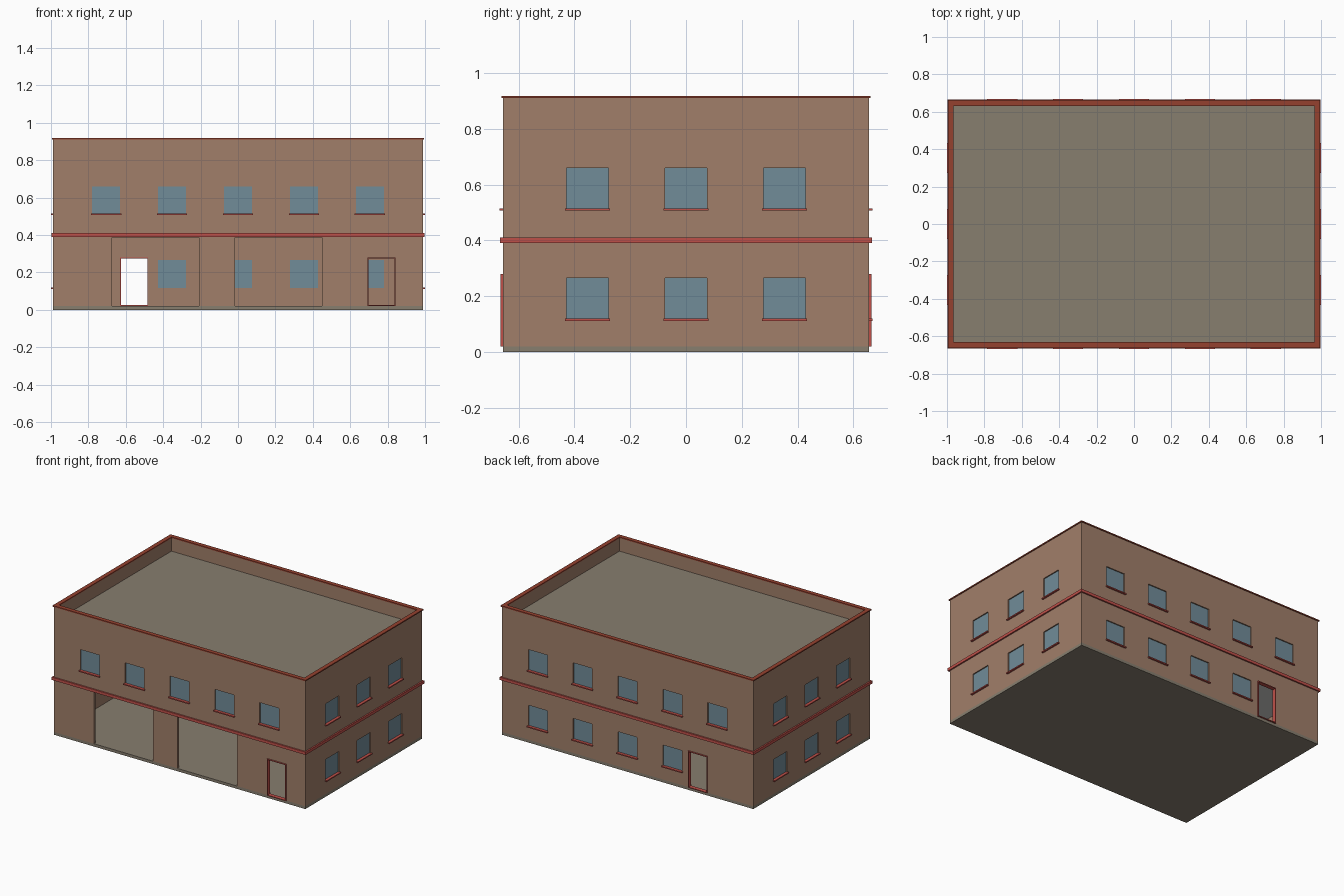
import bpy, bmesh
from math import radians
from mathutils import Matrix, Vector

cube = bpy.data.objects.get("Cube")
if cube:
    bpy.data.objects.remove(cube, do_unlink=True)


def material(name, hex_code):
    srgb = [int(hex_code[i:i + 2], 16) / 255 for i in (0, 2, 4)]
    lin = [c / 12.92 if c <= 0.04045 else ((c + 0.055) / 1.055) ** 2.4 for c in srgb]
    mat = bpy.data.materials.new(name)
    mat.use_nodes = True
    mat.diffuse_color = (*lin, 1)
    mat.node_tree.nodes["Principled BSDF"].inputs["Base Color"].default_value = (*lin, 1)
    return mat


BRICK = material("brown_brick", "a17f6a")
CONCRETE = material("grey_concrete", "877e6f")
GLASS = material("blue_glass", "718c99")
TRIM = material("red_trim", "bf5049")
COPING = material("rust_coping", "95412f")
PLASTER = material("pale_plaster", "cfcfcc")

# Main dimensions: half width, half depth, wall thickness, floor and wall top
HX, HY, T = 0.988, 0.656, 0.02
FLOOR, TOP = 0.02, 0.91
WIN = 0.15
SILL_LOW, SILL_HIGH = 0.115, 0.51


def finish(name, bm, mat, turn=0):
    bmesh.ops.transform(bm, matrix=Matrix.Rotation(radians(turn), 4, "Z"), verts=bm.verts)
    mesh = bpy.data.meshes.new(name)
    bm.to_mesh(mesh)
    bm.free()
    mesh.materials.append(mat)
    obj = bpy.data.objects.new(name, mesh)
    bpy.context.collection.objects.link(obj)
    return obj


def add_box(bm, lo, hi):
    lo, hi = Vector(lo), Vector(hi)
    place = Matrix.Translation((lo + hi) / 2) @ Matrix.Diagonal((*(hi - lo), 1))
    bmesh.ops.create_cube(bm, size=1, matrix=place)


def box(name, lo, hi, mat, turn=0):
    bm = bmesh.new()
    add_box(bm, lo, hi)
    return finish(name, bm, mat, turn)


def ring(name, out, width, z0, z1, mat):
    """Rectangular band running around the building."""
    x, y = HX + out, HY + out
    bm = bmesh.new()
    for s in (-1, 1):
        ya, yb = sorted((s * y, s * (y - width)))
        xa, xb = sorted((s * x, s * (x - width)))
        add_box(bm, (-x, ya, z0), (x, yb, z1))
        add_box(bm, (xa, width - y, z0), (xb, y - width, z1))
    return finish(name, bm, mat)


def wall(name, half, dist, holes, turn):
    """Wall panel of grid cells, leaving out the cells inside the holes."""
    us = sorted({-half, half, *(u for h in holes for u in (h[0], h[1]))})
    zs = sorted({FLOOR, TOP, *(z for h in holes for z in (h[2], h[3]))})
    bm = bmesh.new()
    grid = [[bm.verts.new((u, T / 2 - dist, z)) for z in zs] for u in us]
    for i in range(len(us) - 1):
        for j in range(len(zs) - 1):
            u, z = (us[i] + us[i + 1]) / 2, (zs[j] + zs[j + 1]) / 2
            if not any(a < u < b and c < z < d for a, b, c, d in holes):
                bm.faces.new((grid[i][j], grid[i + 1][j], grid[i + 1][j + 1], grid[i][j + 1]))
    loose = [v for v in bm.verts if not v.link_faces]
    bmesh.ops.delete(bm, geom=loose, context="VERTS")
    obj = finish(name, bm, BRICK, turn)
    solid = obj.modifiers.new("thickness", "SOLIDIFY")
    solid.thickness, solid.offset = T, 0


def window(name, u, z, dist, turn):
    w = WIN / 2
    mid = T / 2 - dist
    box(name + "_glass", (u - w, mid - 0.002, z), (u + w, mid + 0.002, z + WIN), GLASS, turn)
    box(name + "_sill", (u - w - 0.006, -dist - 0.012, z - 0.004),
        (u + w + 0.006, mid, z + 0.004), TRIM, turn)


def door_frame(name, hole, dist, turn):
    a, b, c, d = hole
    f = 0.005
    y0, y1 = -dist - 0.009, T - dist
    bm = bmesh.new()
    add_box(bm, (a, y0, c), (a + f, y1, d))
    add_box(bm, (b - f, y0, c), (b, y1, d))
    add_box(bm, (a + f, y0, d - f), (b - f, y1, d))
    add_box(bm, (a + f, y0, c), (b - f, y1, c + f))
    finish(name, bm, TRIM, turn)


# Layout of each side: windows below, windows above, doors, open bays
five = [-0.705, -0.353, 0, 0.353, 0.705]
three = five[1:4]
bays = [(-0.673, -0.208, FLOOR, 0.386), (-0.017, 0.45, FLOOR, 0.386)]
front_door = (0.692, 0.841, FLOOR, 0.28)
back_door = (0.48, 0.63, FLOOR, 0.28)
sides = [
    ("front", 0, HX, HY, [], five, [front_door], bays),
    ("left", 90, HY - T, HX, three, three, [], []),
    ("back", 180, HX, HY, five[:4], five, [back_door], []),
    ("right", 270, HY - T, HX, three, three, [], []),
]

for side, turn, half, dist, low, high, doors, openings in sides:
    spots = [(u, SILL_LOW) for u in low] + [(u, SILL_HIGH) for u in high]
    holes = [(u - WIN / 2, u + WIN / 2, z, z + WIN) for u, z in spots]
    wall(side + "_wall", half, dist, holes + doors + openings, turn)
    for n, (u, z) in enumerate(spots):
        window(f"{side}_window_{n + 1}", u, z, dist, turn)
    for hole in doors:
        door_frame(side + "_door_frame", hole, dist, turn)

# Slabs
IX, IY = HX - T, HY - T
box("ground_slab", (-HX, -HY, 0), (HX, HY, FLOOR), CONCRETE)
box("upper_floor", (-IX, -IY, 0.4), (IX, IY, 0.42), CONCRETE)
box("ceiling", (-IX, -IY, 0.392), (IX, IY, 0.4), PLASTER)
box("roof_slab", (-IX, -IY, 0.79), (IX, IY, 0.815), CONCRETE)

# Trim bands
ring("string_course", 0.01, 0.012, 0.39, 0.41, TRIM)
ring("parapet_coping", 0.006, 0.03, TOP, 0.918, COPING)
